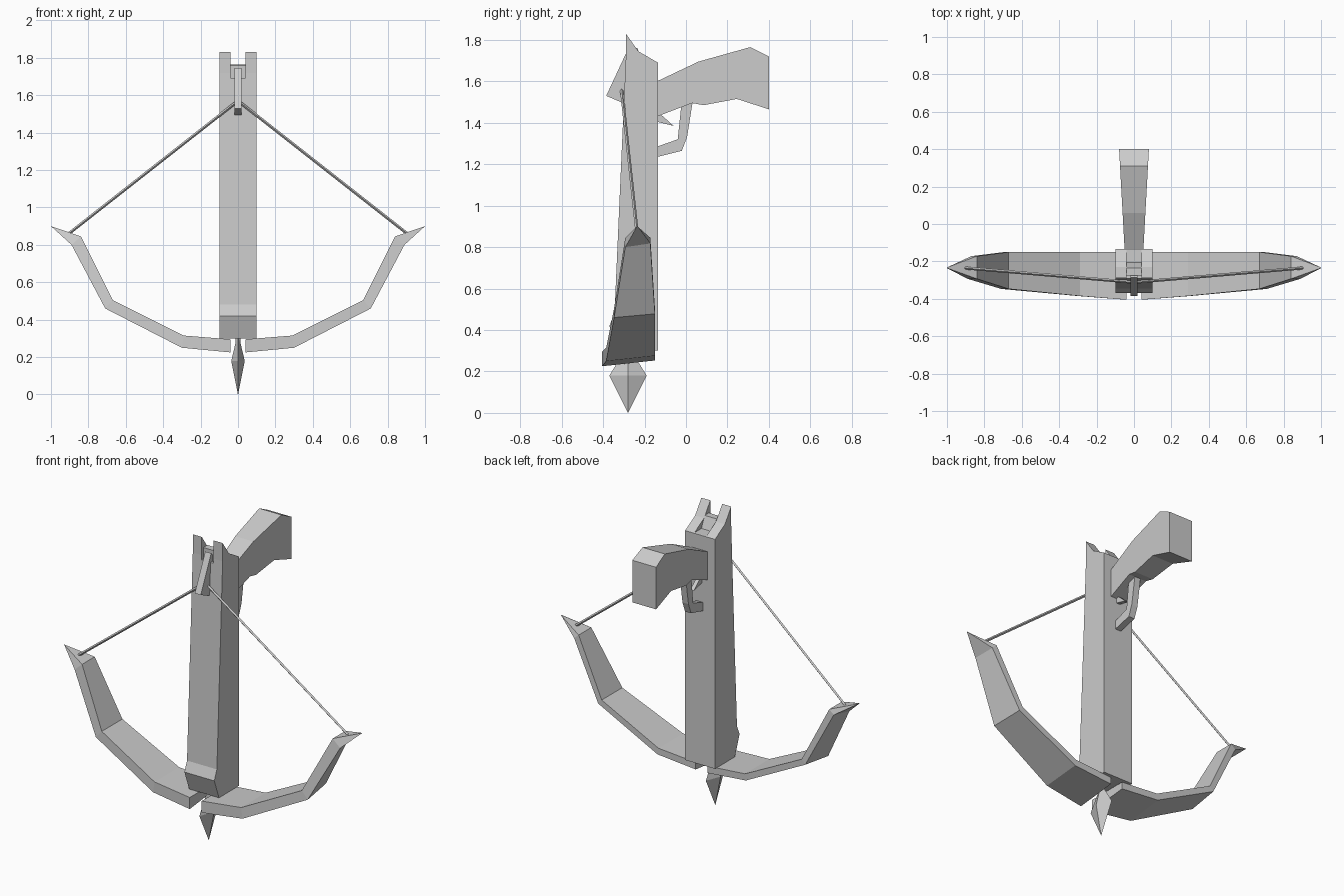
import bpy, bmesh
from mathutils import Vector

if "Cube" in bpy.data.objects:
    bpy.data.objects.remove(bpy.data.objects["Cube"], do_unlink=True)

GREY = (0.6, 0.6, 0.6, 1)
mat = bpy.data.materials.new("plain grey")
mat.use_nodes = True
mat.diffuse_color = GREY
mat.node_tree.nodes["Principled BSDF"].inputs["Base Color"].default_value = GREY


def finish(name, bm):
    bmesh.ops.recalc_face_normals(bm, faces=bm.faces[:])
    mesh = bpy.data.meshes.new(name)
    bm.to_mesh(mesh)
    bm.free()
    mesh.materials.append(mat)
    ob = bpy.data.objects.new(name, mesh)
    bpy.context.collection.objects.link(ob)
    return ob


def loft(name, rings):
    """Skin a run of equal-sized point rings and cap both ends."""
    bm = bmesh.new()
    rows = [[bm.verts.new(p) for p in ring] for ring in rings]
    n = len(rows[0])
    for a, b in zip(rows, rows[1:]):
        for i in range(n):
            j = (i + 1) % n
            bm.faces.new((a[i], a[j], b[j], b[i]))
    bm.faces.new(rows[0])
    bm.faces.new(rows[-1])
    bmesh.ops.remove_doubles(bm, verts=bm.verts[:], dist=0.0005)
    return finish(name, bm)


def side_prism(name, profile, width):
    """Extrude a (y, z) side profile across x; width gives the half width at y."""
    return loft(name, [[(s * width(y), y, z) for y, z in profile] for s in (-1, 1)])


def rod(name, a, b, r):
    """Thin square rod between two points."""
    a, b = Vector(a), Vector(b)
    u = (b - a).cross(Vector((0, 1, 0))).normalized()
    v = (b - a).cross(u).normalized()
    return loft(name, [[p + d * r for d in (u, v, -u, -v)] for p in (a, b)])


# Stock with a slot cut between the two upper prongs
stock = side_prism("stock", [
    (-0.29, 1.83), (-0.23, 1.745), (-0.135, 1.69), (-0.135, 0.3),
    (-0.325, 0.3), (-0.37, 0.42), (-0.345, 0.48), (-0.29, 1.72)], lambda y: 0.1)
slot = side_prism("slot_cutter", [
    (-0.6, 1.692), (0.1, 1.692), (0.1, 2), (-0.6, 2)], lambda y: 0.04)
slot.hide_render = True
cut = stock.modifiers.new("slot", 'BOOLEAN')
cut.object = slot
cut.solver = 'EXACT'
bpy.context.view_layer.objects.active = stock
stock.select_set(True)
bpy.ops.object.modifier_apply(modifier=cut.name)
bpy.data.objects.remove(slot, do_unlink=True)

# Catch lever and its block in the slot
side_prism("catch_block", [(-0.275, 1.68), (-0.275, 1.76), (-0.235, 1.76), (-0.2, 1.68)],
           lambda y: 0.04)
side_prism("catch_lever", [(-0.385, 1.53), (-0.285, 1.745), (-0.26, 1.72), (-0.28, 1.485)],
           lambda y: 0.02)

# Flared grip, trigger and guard
side_prism("grip", [
    (-0.14, 1.6), (0.06, 1.695), (0.31, 1.765), (0.4, 1.72), (0.4, 1.465),
    (0.245, 1.515), (0.085, 1.485), (0.03, 1.495), (-0.14, 1.43)],
    lambda y: 0.05 + 0.055 * (y + 0.14))
side_prism("trigger", [(-0.14, 1.45), (-0.11, 1.43), (-0.06, 1.385), (-0.14, 1.405)],
           lambda y: 0.012)
side_prism("trigger_guard", [
    (0.032, 1.5), (-0.022, 1.49), (-0.04, 1.32), (-0.14, 1.285),
    (-0.14, 1.235), (-0.02, 1.265), (0.005, 1.33)], lambda y: 0.02)

# Bow limbs: outer point, inner point, front and rear y at each bend
BENDS = [
    ((0.04, 0.225), (0.04, 0.295), -0.405, -0.15),
    ((0.3, 0.25), (0.29, 0.315), -0.385, -0.15),
    ((0.71, 0.46), (0.67, 0.505), -0.347, -0.15),
    ((0.89, 0.8), (0.84, 0.845), -0.293, -0.172),
    ((1.0, 0.9), (0.998, 0.898), -0.236, -0.232),
]
for side, s in (("left", 1), ("right", -1)):
    rings = []
    for outer, inner, front, rear in BENDS:
        o, i = Vector(outer), Vector(inner)
        back = o.lerp(i, 0.4)
        rings.append([(s * o.x, front, o.y), (s * i.x, front, i.y),
                      (s * i.x, rear, i.y), (s * back.x, rear, back.y)])
    loft(side + "_bow_limb", rings)
    rod(side + "_bowstring", (s * 0.905, -0.235, 0.86), (0, -0.312, 1.57), 0.008)

# Bolt: shaft and a flat diamond head
rod("bolt_shaft", (0, -0.28, 0.2), (0, -0.28, 0.34), 0.014)
loft("bolt_head", [
    [(x * w, -0.28 + y * d, z) for x, y in ((1, 0), (0, 1), (-1, 0), (0, -1))]
    for w, d, z in ((0.0006, 0.0006, 0), (0.036, 0.09, 0.18), (0.005, 0.01, 0.31))])
